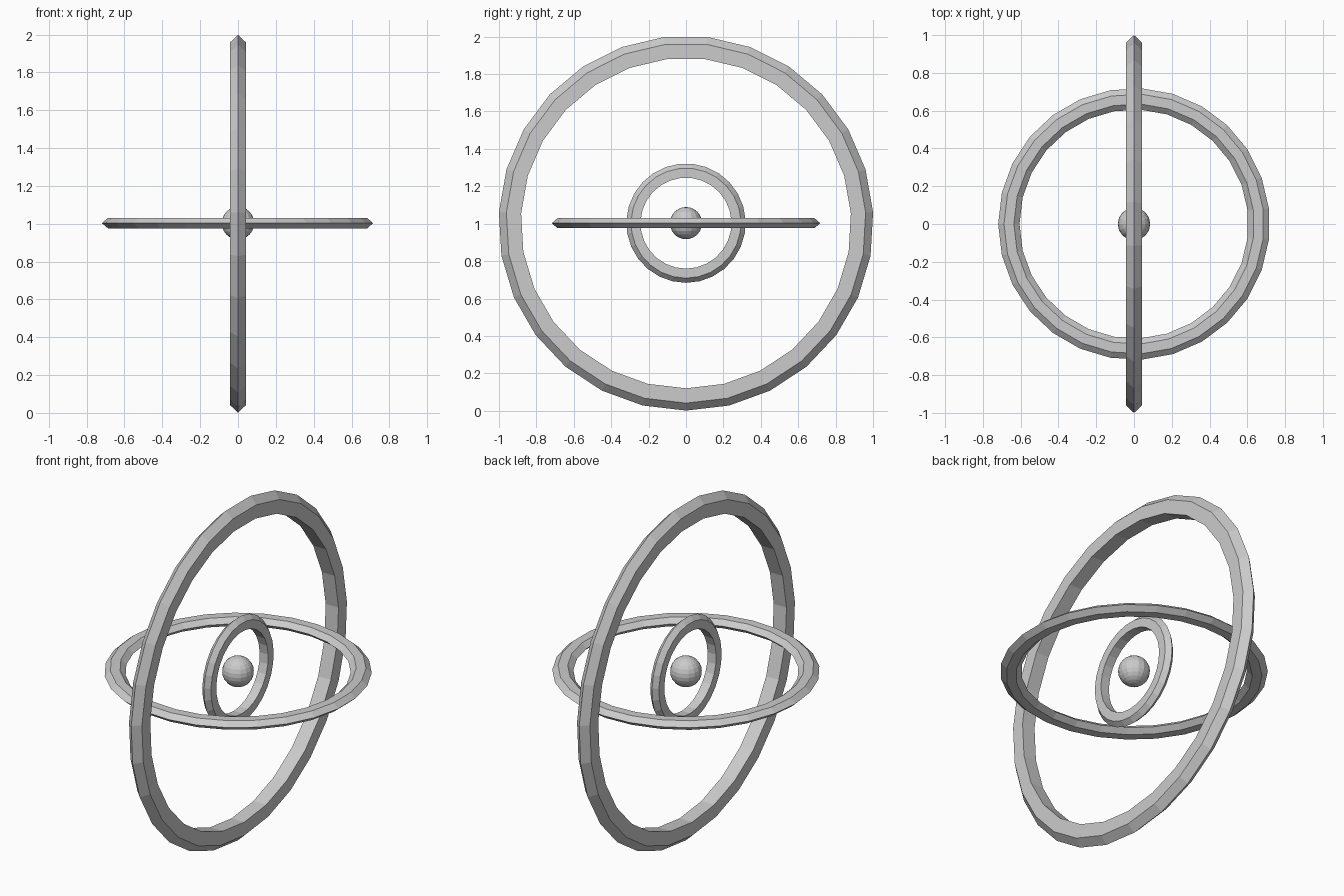
import bpy, bmesh, math
from mathutils import Matrix

if "Cube" in bpy.data.objects:
    bpy.data.objects.remove(bpy.data.objects["Cube"])

CENTRE = 1.003
SIDES = 27

grey = bpy.data.materials.new("plain_grey")
grey.diffuse_color = (0.6, 0.6, 0.6, 1)
grey.use_nodes = True
grey.node_tree.nodes["Principled BSDF"].inputs["Base Color"].default_value = grey.diffuse_color


def finish(name, bm):
    bmesh.ops.recalc_face_normals(bm, faces=bm.faces)
    mesh = bpy.data.meshes.new(name)
    bm.to_mesh(mesh)
    bm.free()
    mesh.materials.append(grey)
    obj = bpy.data.objects.new(name, mesh)
    bpy.context.collection.objects.link(obj)
    return obj


def ring(name, profile, upright):
    """Sweep a (radius, offset) profile round an axis, one vertex on -x (or -z when upright)."""
    bm = bmesh.new()
    loops = []
    for i in range(SIDES):
        a = math.pi + math.tau * i / SIDES
        loops.append([bm.verts.new((r * math.cos(a), r * math.sin(a), h)) for r, h in profile])
    n = len(profile)
    for i in range(SIDES):
        p, q = loops[i], loops[(i + 1) % SIDES]
        for j in range(n):
            k = (j + 1) % n
            bm.faces.new((p[j], q[j], q[k], p[k]))
    if upright:
        # cyclic axis swap: x -> z, y -> x... keeps the ring in the yz plane
        swap = Matrix(((0, 0, 1, 0), (0, 1, 0, 0), (1, 0, 0, 0), (0, 0, 0, 1)))
        bm.transform(swap)
    bm.transform(Matrix.Translation((0, 0, CENTRE)))
    return finish(name, bm)


def ridged(outer, edge, inner, half):
    """Flat inner wall and sides with a pointed outer rim."""
    return [(outer, 0), (edge, half), (inner, half), (inner, -half), (edge, -half)]


# Upright rings
ring("outer_ring", ridged(1.002, 0.962, 0.883, 0.042), True)
ring("inner_ring", ridged(0.319, 0.294, 0.243, 0.028), True)

# Level ring, pointed on both its outer and inner rims
ring("level_ring", [(0.719, 0), (0.688, 0.027), (0.636, 0.027),
                    (0.606, 0), (0.636, -0.027), (0.688, -0.027)], False)

# Central ball
bm = bmesh.new()
bmesh.ops.create_uvsphere(bm, u_segments=16, v_segments=12, radius=0.086)
bm.transform(Matrix.Translation((0, 0, CENTRE)))
finish("centre_ball", bm)
